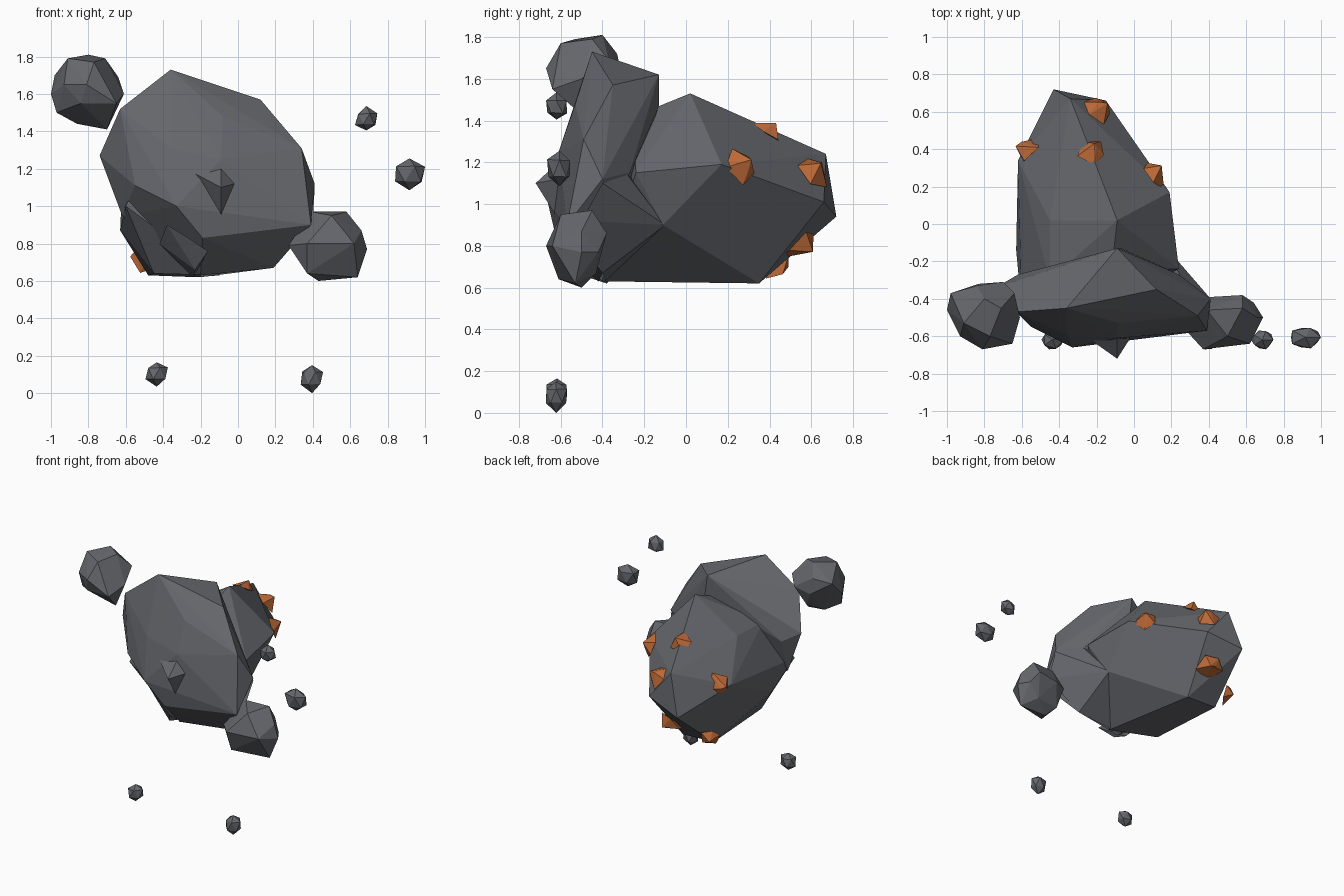
import bpy
import bmesh
import random
from mathutils import Vector

random.seed(4)

default_cube = bpy.data.objects.get("Cube")
if default_cube:
    bpy.data.objects.remove(default_cube, do_unlink=True)


def make_material(name, color):
    material = bpy.data.materials.new(name)
    material.use_nodes = True
    material.diffuse_color = color
    shader = material.node_tree.nodes["Principled BSDF"]
    shader.inputs["Base Color"].default_value = color
    shader.inputs["Roughness"].default_value = 0.9
    return material


stone = make_material("dark grey stone", (0.13, 0.135, 0.15, 1))
ore = make_material("orange ore", (0.5, 0.14, 0.038, 1))


def hull_object(name, points, material):
    """Flat-shaded convex chunk wrapped around a handful of corner points."""
    bm = bmesh.new()
    for point in points:
        bm.verts.new(point)
    result = bmesh.ops.convex_hull(bm, input=bm.verts[:])
    inside = [v for v in result["geom_interior"] if isinstance(v, bmesh.types.BMVert)]
    bmesh.ops.delete(bm, geom=inside, context="VERTS")
    bmesh.ops.recalc_face_normals(bm, faces=bm.faces[:])
    mesh = bpy.data.meshes.new(name)
    bm.to_mesh(mesh)
    bm.free()
    mesh.materials.append(material)
    chunk = bpy.data.objects.new(name, mesh)
    bpy.context.collection.objects.link(chunk)
    return chunk


def ball_points(center, half_size, roughness):
    """Corners of a jittered icosphere, fitted exactly to the given half sizes."""
    bm = bmesh.new()
    bmesh.ops.create_icosphere(bm, subdivisions=1, radius=1)
    points = [v.co * random.uniform(1 - roughness, 1) for v in bm.verts]
    bm.free()
    for axis in range(3):
        low = min(p[axis] for p in points)
        high = max(p[axis] for p in points)
        for p in points:
            unit = 2 * (p[axis] - low) / (high - low) - 1
            p[axis] = center[axis] + unit * half_size[axis]
    return points


# Broad front slab of the asteroid
hull_object("front_slab", [
    (-.36, -.45, 1.73), (-.63, -.47, 1.52), (-.74, -.34, 1.27), (-.62, -.27, 1.2),
    (-.08, -.53, 1.48), (-.36, -.59, 1.31), (-.09, -.61, 1.25), (-.33, -.66, 1),
    (-.55, -.55, 1.11), (-.19, -.62, .83), (.39, -.57, .9), (.41, -.4, 1.12),
    (.34, -.49, 1.31), (.12, -.35, 1.57), (-.09, -.13, 1.62), (.24, -.27, 1.15),
    (.19, -.4, .67), (-.2, -.42, .63), (-.62, -.35, .95), (-.07, -.13, 1.47),
], stone)

# Lower shoulder joining the slab to the rear mass
hull_object("lower_shoulder", [
    (.25, -.28, 1.14), (.15, -.1, .9), (.41, -.4, 1.1), (.4, -.5, .92),
    (.19, -.4, .67), (-.2, -.38, .62), (-.3, -.2, 1.1),
], stone)

# Long tapering rear mass
hull_object("rear_mass", [
    (-.09, .02, 1.53), (-.45, .02, 1.31), (-.12, -.25, 1.42), (-.45, -.3, 1.3),
    (.24, -.24, 1.15), (.19, .17, 1.19), (.16, -.11, .9), (-.63, -.14, .87),
    (-.62, .34, 1.1), (-.34, .67, 1.24), (-.43, .72, .94), (-.15, .66, 1.01),
    (-.48, .35, .63), (-.22, .35, .62), (-.45, -.27, .64), (-.1, -.4, .63),
    (-.6, -.46, 1),
], stone)

# Pointed outcrops on the front face
hull_object("nose_outcrop", [
    (-.26, -.6, 1.19), (-.09, -.59, 1.22), (-.02, -.61, 1.12),
    (-.09, -.62, .94), (-.09, -.72, 1.1), (-.14, -.67, 1.12),
], stone)
hull_object("lower_outcrop", [
    (-.38, -.54, .9), (-.16, -.6, .76), (-.23, -.5, .66),
    (-.24, -.38, .62), (-.42, -.4, .8), (-.28, -.57, .84),
], stone)

# Two large loose rocks with broad facets
hull_object("large_upper_rock", [
    (-1, -.46, 1.6), (-.98, -.37, 1.7), (-.91, -.53, 1.79), (-.8, -.4, 1.81),
    (-.71, -.45, 1.79), (-.64, -.37, 1.69), (-.61, -.5, 1.6), (-.7, -.48, 1.41),
    (-.86, -.45, 1.44), (-.97, -.5, 1.5), (-.81, -.67, 1.65), (-.65, -.64, 1.55),
    (-.83, -.32, 1.6), (-.7, -.31, 1.63), (-.93, -.6, 1.65), (-.84, -.63, 1.55),
    (-.77, -.6, 1.77), (-.84, -.33, 1.72), (-.77, -.36, 1.49),
], stone)
hull_object("large_lower_rock", [
    (.39, -.46, .97), (.58, -.45, .97), (.5, -.6, .95), (.58, -.38, .86),
    (.41, -.39, .84), (.69, -.5, .77), (.66, -.5, .87), (.62, -.64, .8),
    (.37, -.67, .8), (.27, -.56, .79), (.43, -.5, .6), (.37, -.61, .64),
    (.55, -.43, .67), (.64, -.53, .62), (.31, -.43, .84), (.64, -.42, .77),
    (.36, -.45, .67),
], stone)

# Small drifting rocks: name, centre, half size
small_rocks = [
    ("small_side_rock", (.92, -.61, 1.17), (.08, .055, .085)),
    ("small_upper_rock", (.685, -.62, 1.47), (.06, .05, .065)),
    ("small_low_left_rock", (.395, -.62, .075), (.06, .05, .075)),
    ("small_low_right_rock", (-.435, -.62, .1), (.06, .05, .065)),
]
for name, center, half_size in small_rocks:
    hull_object(name, ball_points(center, half_size, 0.2), stone)

# Ore crystals: position, outward direction of the surface there, and size
crystals = [
    ((.1, .255, 1.185), (.8, .6, .2), 1.1),
    ((-.23, .385, 1.335), (.1, .5, .9), 1),
    ((-.2, .615, 1.145), (.6, .6, .5), 1.15),
    ((-.56, .395, 1.11), (-.9, .5, .3), 1.05),
    ((-.27, .535, .81), (.3, .7, -.6), 1.3),
    ((-.51, .43, .715), (-.6, .7, -.4), .95),
]
for number, (position, direction, size) in enumerate(crystals, start=1):
    normal = Vector(direction).normalized() * size
    side = normal.orthogonal().normalized() * size
    across = normal.normalized().cross(side)
    center = Vector(position)
    corners = [center + normal * 0.07 + side * 0.02, center + normal * 0.05 - across * 0.03]
    for a, b in ((1, 0), (0.3, 1), (-0.9, 0.5), (-0.6, -0.8), (0.4, -0.9)):
        reach = random.uniform(0.07, 0.09)
        corners.append(center + (side * a + across * b) * reach - normal * random.uniform(-0.02, 0.02))
    hull_object("ore_crystal_%d" % number, corners, ore)
